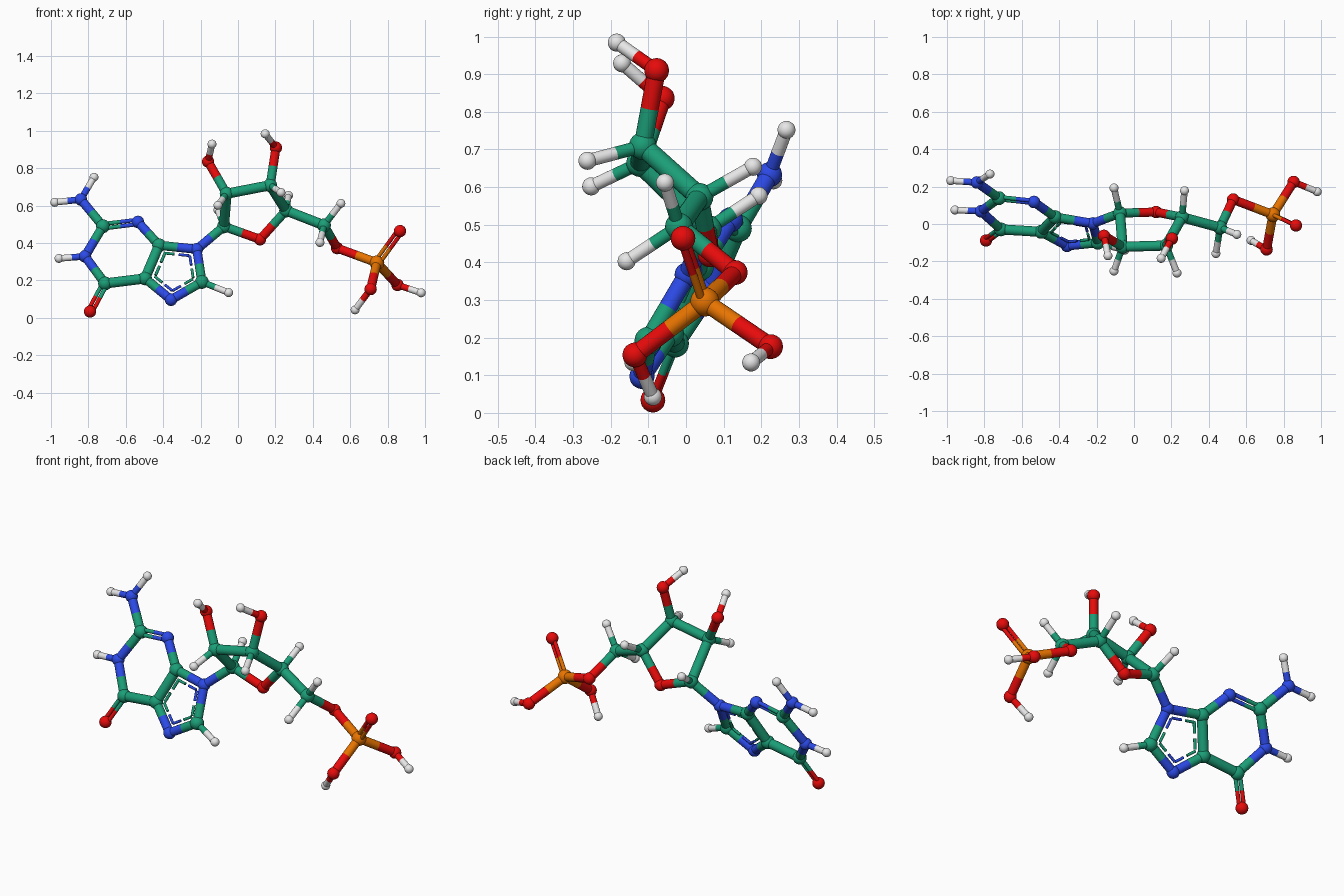
import bpy, bmesh
from mathutils import Vector

cube = bpy.data.objects.get("Cube")
if cube:
    bpy.data.objects.remove(cube, do_unlink=True)


def linear(hex_text):
    """sRGB hex colour to a linear RGBA tuple."""
    out = []
    for i in (0, 2, 4):
        c = int(hex_text[i:i + 2], 16) / 255
        out.append(c / 12.92 if c < 0.04045 else ((c + 0.055) / 1.055) ** 2.4)
    return (*out, 1.0)


def make_material(name, hex_text):
    mat = bpy.data.materials.new(name)
    mat.use_nodes = True
    colour = linear(hex_text)
    mat.diffuse_color = colour
    shader = mat.node_tree.nodes["Principled BSDF"]
    shader.inputs["Base Color"].default_value = colour
    shader.inputs["Roughness"].default_value = 0.6
    return mat


# Elements: material and ball radius, keyed by the first letter of each atom name
ELEMENTS = {
    "C": ("carbon", make_material("carbon_green", "1b9e77"), 0.037),
    "N": ("nitrogen", make_material("nitrogen_blue", "3050f8"), 0.0335),
    "O": ("oxygen", make_material("oxygen_red", "ff0d0d"), 0.033),
    "P": ("phosphorus", make_material("phosphorus_orange", "ff8000"), 0.039),
    "H": ("hydrogen", make_material("hydrogen_white", "ffffff"), 0.024),
}

# Flat double-ring base
base_rings = {
    "N_amino": (-.84, .222, .633), "H_amino_out": (-.98, .232, .618),
    "H_amino_up": (-.77, .267, .752), "C_amino": (-.722, .138, .49),
    "N_upper": (-.535, .118, .513), "C_join_top": (-.422, .037, .388),
    "C_join_low": (-.497, -.042, .211), "C_oxo": (-.711, -.029, .184),
    "O_oxo": (-.791, -.088, .034), "N_side": (-.818, .068, .329),
    "H_side": (-.957, .075, .318), "N_low": (-.358, -.117, .097),
    "C_low": (-.193, -.1, .192), "H_low": (-.05, -.14, .135),
    "N_link": (-.22, .003, .367),
}
# Five-sided sugar ring
sugar = {
    "C_one": (-.075, .058, .489), "H_one": (-.107, .193, .577),
    "C_two": (-.061, -.122, .664), "H_two": (-.107, -.252, .602),
    "C_three": (.172, -.115, .709), "H_three": (.23, -.262, .67),
    "C_four": (.257, .036, .574), "H_four": (.27, .178, .654),
    "O_ring": (.118, .064, .42),
    "O_two": (-.16, -.063, .836), "H_two_tip": (-.139, -.17, .929),
    "O_three": (.203, -.078, .91), "H_three_tip": (.145, -.184, .984),
    "C_five": (.46, -.019, .495), "H_five_up": (.55, -.056, .612),
    "H_five_down": (.438, -.158, .403),
}
# Phosphate tail
phosphate = {
    "O_five": (.53, .131, .373), "P_centre": (.743, .05, .295),
    "O_double": (.866, -.008, .464), "O_back": (.853, .225, .176),
    "H_back": (.979, .173, .134), "O_front": (.709, -.136, .154),
    "H_front": (.626, -.088, .043),
}
ATOMS = {k: Vector(v) for part in (base_rings, sugar, phosphate)
         for k, v in part.items()}

# Single bonds as chains of neighbouring atoms
CHAINS = [
    ("H_amino_out", "N_amino", "C_amino", "N_side", "C_oxo", "C_join_low"),
    ("H_amino_up", "N_amino"),
    ("N_side", "H_side"),
    ("N_upper", "C_join_top"),
    ("C_low", "H_low"),
    ("N_link", "C_one", "C_two", "C_three", "C_four", "O_ring", "C_one"),
    ("C_one", "H_one"),
    ("C_two", "H_two"),
    ("C_three", "H_three"),
    ("C_four", "H_four"),
    ("C_two", "O_two", "H_two_tip"),
    ("C_three", "O_three", "H_three_tip"),
    ("C_four", "C_five", "O_five", "P_centre", "O_back", "H_back"),
    ("H_five_up", "C_five", "H_five_down"),
    ("P_centre", "O_front", "H_front"),
]
# Double bonds with the neighbour that sets the plane of the pair
DOUBLES = [("C_amino", "N_upper", "N_side"), ("C_oxo", "O_oxo", "N_side"),
           ("P_centre", "O_double", "O_five")]
AROMATIC_RING = ["C_join_top", "C_join_low", "N_low", "C_low", "N_link"]


def finish(bm, name, materials):
    mesh = bpy.data.meshes.new(name)
    bm.to_mesh(mesh)
    bm.free()
    for mat in materials:
        mesh.materials.append(mat)
    obj = bpy.data.objects.new(name, mesh)
    bpy.context.scene.collection.objects.link(obj)
    return obj


def add_rod(bm, start, end, radius, slot):
    """Capped cylinder between two points with smooth sides."""
    axis = end - start
    matrix = axis.to_track_quat("Z", "Y").to_matrix().to_4x4()
    matrix.translation = (start + end) / 2
    made = bmesh.ops.create_cone(bm, cap_ends=True, segments=20, radius1=radius,
                                 radius2=radius, depth=axis.length, matrix=matrix)
    for face in {f for v in made["verts"] for f in v.link_faces}:
        face.material_index = slot
        face.smooth = len(face.verts) == 4


def bond_radius(a, b):
    return 0.73 * min(ELEMENTS[a[0]][2], ELEMENTS[b[0]][2])


def add_split_rod(bm, a, b, radius, shift=Vector(), gap=(0.0, 0.5)):
    """Two half rods, each in the colour of its nearer atom."""
    p, q = ATOMS[a] + shift, ATOMS[b] + shift
    add_rod(bm, p.lerp(q, gap[0]), p.lerp(q, gap[1]), radius, 0)
    add_rod(bm, q.lerp(p, gap[0]), q.lerp(p, gap[1]), radius, 1)


def finish_bond(bm, kind, a, b):
    finish(bm, f"{kind}_bond_{ELEMENTS[a[0]][0]}_{ELEMENTS[b[0]][0]}",
           [ELEMENTS[a[0]][1], ELEMENTS[b[0]][1]])


def sideways(a, b, target):
    """Unit vector across the bond, pointing toward the target."""
    axis = (ATOMS[b] - ATOMS[a]).normalized()
    out = target - ATOMS[a]
    return (out - axis * out.dot(axis)).normalized()


# Atom balls
for key, place in ATOMS.items():
    label, mat, size = ELEMENTS[key[0]]
    bm = bmesh.new()
    bmesh.ops.create_icosphere(bm, subdivisions=3, radius=size)
    for f in bm.faces:
        f.smooth = True
    finish(bm, f"{label}_ball", [mat]).location = place

# Single bonds
for chain in CHAINS:
    for a, b in zip(chain, chain[1:]):
        bm = bmesh.new()
        add_split_rod(bm, a, b, bond_radius(a, b))
        finish_bond(bm, "single", a, b)

# Double bonds: a pair of thin parallel rods
for a, b, neighbour in DOUBLES:
    r = bond_radius(a, b)
    across = sideways(a, b, ATOMS[neighbour])
    bm = bmesh.new()
    for side in (-1, 1):
        add_split_rod(bm, a, b, 0.45 * r, across * side * 0.55 * r)
    finish_bond(bm, "double", a, b)

# Aromatic ring: full rods with thin dashes on the inside
centre = sum((ATOMS[k] for k in AROMATIC_RING), Vector((0, 0, 0))) / len(AROMATIC_RING)
for a, b in zip(AROMATIC_RING, AROMATIC_RING[1:] + AROMATIC_RING[:1]):
    r = bond_radius(a, b)
    bm = bmesh.new()
    add_split_rod(bm, a, b, r)
    add_split_rod(bm, a, b, 0.3 * r, sideways(a, b, centre) * 1.75 * r, (0.17, 0.44))
    finish_bond(bm, "aromatic", a, b)
